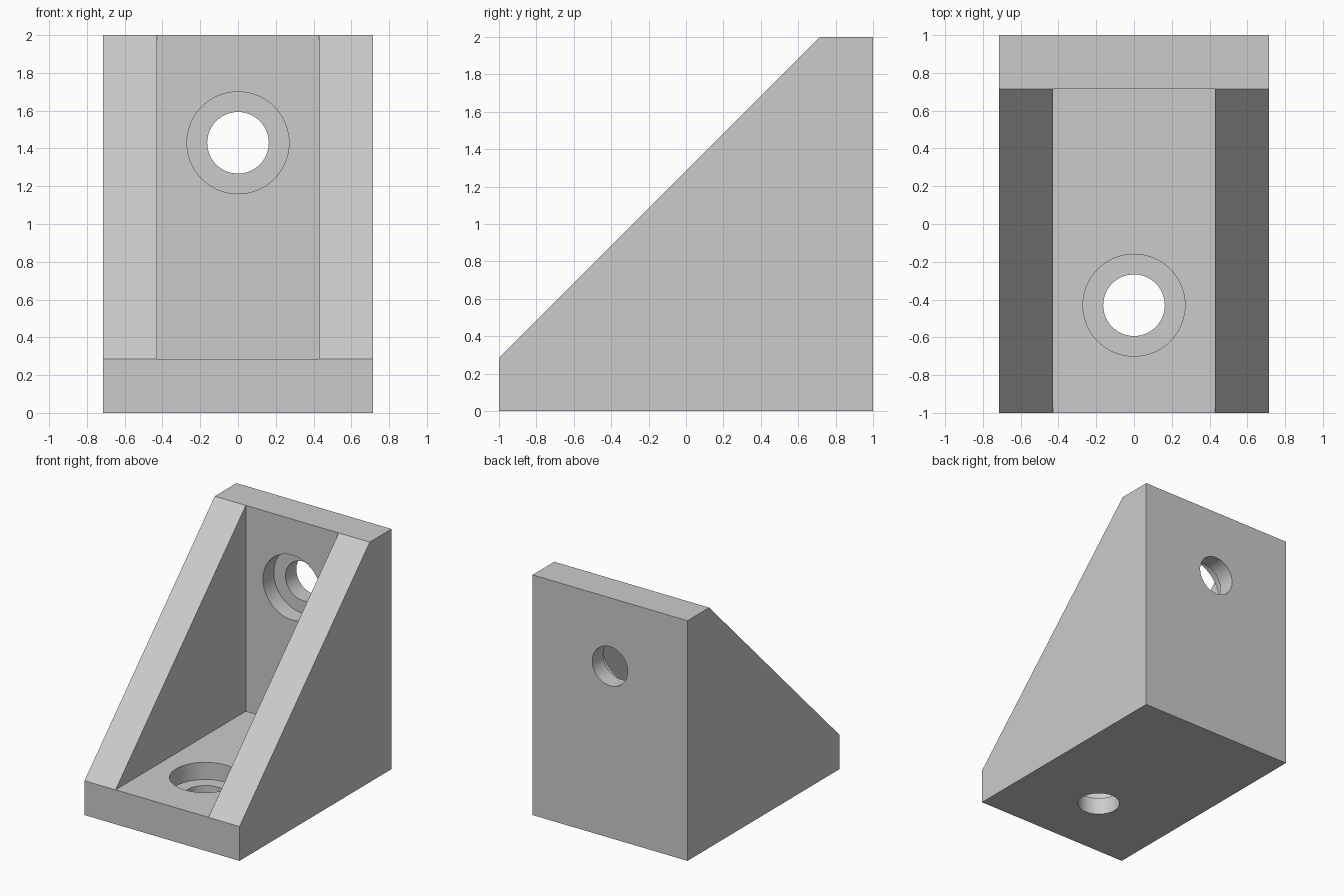
import bpy
import bmesh
import math
from mathutils import Vector

cube = bpy.data.objects.get("Cube")
if cube:
    bpy.data.objects.remove(cube, do_unlink=True)

HALF_W = 0.714      # half width of the bracket
T = 0.286           # plate and wall thickness
INNER = HALF_W - T  # half width of the pocket
HOLE_R, BORE_R = 0.163, 0.27
HOLE_AT = 1.43      # distance of each hole from the back corner

grey = bpy.data.materials.new("plain grey")
grey.use_nodes = True
colour = (0.6, 0.6, 0.6, 1)
grey.diffuse_color = colour
grey.node_tree.nodes["Principled BSDF"].inputs["Base Color"].default_value = colour


def finish(name, bm):
    bmesh.ops.recalc_face_normals(bm, faces=bm.faces)
    mesh = bpy.data.meshes.new(name)
    bm.to_mesh(mesh)
    bm.free()
    mesh.materials.append(grey)
    obj = bpy.data.objects.new(name, mesh)
    bpy.context.collection.objects.link(obj)
    return obj


def prism(name, profile, half):
    """Extrude a side profile of (y, z) points across x."""
    bm = bmesh.new()
    face = bm.faces.new([bm.verts.new((-half, y, z)) for y, z in profile])
    ext = bmesh.ops.extrude_face_region(bm, geom=[face])
    verts = [v for v in ext["geom"] if isinstance(v, bmesh.types.BMVert)]
    bmesh.ops.translate(bm, verts=verts, vec=(2 * half, 0, 0))
    return finish(name, bm)


def drill(name, radius, start, end):
    """Cylinder between two points."""
    start, end = Vector(start), Vector(end)
    axis = end - start
    bm = bmesh.new()
    bmesh.ops.create_cone(bm, cap_ends=True, segments=64, radius1=radius,
                          radius2=radius, depth=axis.length)
    bmesh.ops.rotate(bm, verts=bm.verts, cent=(0, 0, 0),
                     matrix=Vector((0, 0, 1)).rotation_difference(axis).to_matrix())
    bmesh.ops.translate(bm, verts=bm.verts, vec=(start + end) / 2)
    return finish(name, bm)


# Body with sloped gussets, and the open pocket between them
body = prism("corner_bracket", [(-1, 0), (1, 0), (1, 2), (1 - T, 2), (-1, T)], HALF_W)
cutters = [prism("pocket_cutter", [(-2, T), (1 - T, T), (1 - T, 3), (-2, 3)], INNER)]

# Counterbored screw holes in the base and the back plate
y, z = 1 - HOLE_AT, HOLE_AT
cutters += [
    drill("base_hole_cutter", HOLE_R, (0, y, -0.2), (0, y, 0.5)),
    drill("base_counterbore_cutter", BORE_R, (0, y, T / 2), (0, y, 0.5)),
    drill("back_hole_cutter", HOLE_R, (0, 1.2, z), (0, 0.5, z)),
    drill("back_counterbore_cutter", BORE_R, (0, 1 - T / 2, z), (0, 0.5, z)),
]

bpy.ops.object.select_all(action="DESELECT")
body.select_set(True)
bpy.context.view_layer.objects.active = body
for cutter in cutters:
    cutter.hide_render = True
    mod = body.modifiers.new(cutter.name, "BOOLEAN")
    mod.operation = "DIFFERENCE"
    mod.solver = "EXACT"
    mod.object = cutter
    bpy.ops.object.modifier_apply(modifier=mod.name)
for cutter in cutters:
    bpy.data.objects.remove(cutter, do_unlink=True)

bpy.ops.object.shade_smooth_by_angle(angle=math.radians(30))
